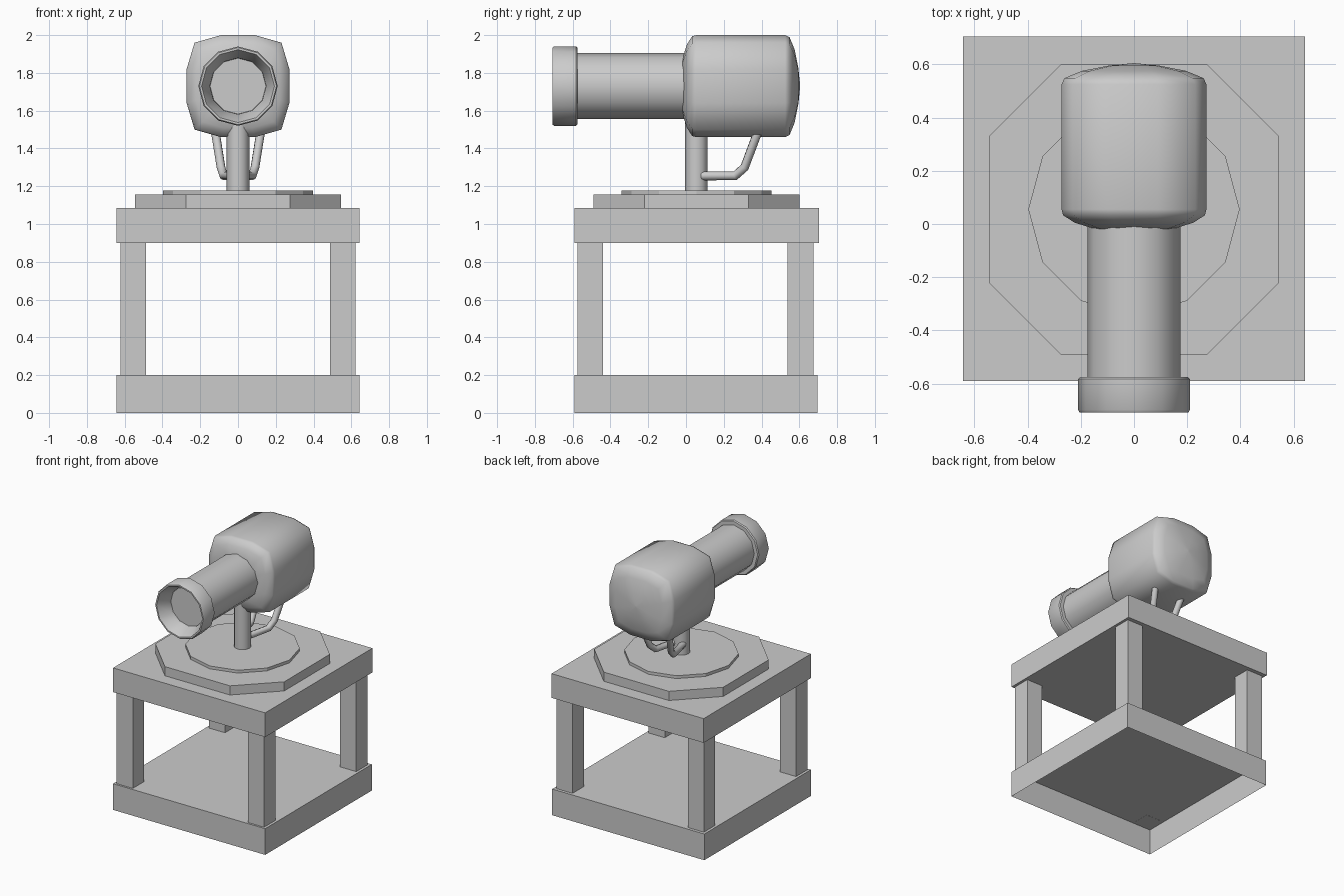
import bpy, bmesh, math

if "Cube" in bpy.data.objects:
    bpy.data.objects.remove(bpy.data.objects["Cube"])

CY = 0.055   # centre of the stand in y
CZ = 1.73    # height of the barrel axis


def make_object(name, bm, smooth=None):
    bmesh.ops.recalc_face_normals(bm, faces=bm.faces)
    mesh = bpy.data.meshes.new(name)
    bm.to_mesh(mesh)
    bm.free()
    ob = bpy.data.objects.new(name, mesh)
    bpy.context.collection.objects.link(ob)
    if smooth:
        bpy.ops.object.select_all(action='DESELECT')
        ob.select_set(True)
        bpy.context.view_layer.objects.active = ob
        bpy.ops.object.shade_smooth_by_angle(angle=math.radians(smooth))
    return ob


def loft(name, rings, smooth=None, cap_start=True, cap_end=True):
    bm = bmesh.new()
    loops = [[bm.verts.new(p) for p in ring] for ring in rings]
    n = len(loops[0])
    for a, b in zip(loops, loops[1:]):
        for i in range(n):
            j = (i + 1) % n
            bm.faces.new((a[i], a[j], b[j], b[i]))
    if cap_start:
        bm.faces.new(loops[0])
    if cap_end:
        bm.faces.new(loops[-1])
    return make_object(name, bm, smooth)


def prism(name, outline, z0, z1, smooth=None, **caps):
    return loft(name, [[(x, y, z) for x, y in outline] for z in (z0, z1)], smooth, **caps)


def circle(r, n=12):
    return [(r * math.cos(2 * math.pi * i / n), r * math.sin(2 * math.pi * i / n))
            for i in range(n)]


def rect(x0, x1, y0, y1):
    return [(x0, y0), (x1, y0), (x1, y1), (x0, y1)]


def along_y(section, stations):
    return [[(x * s, y, CZ + z * s) for x, z in section] for y, s in stations]


# Stand: hollow bottom tray, top slab and four legs
prism("bottom_tray", rect(-0.643, 0.643, -0.59, 0.697), 0, 0.2, cap_start=False)
prism("top_slab", rect(-0.643, 0.643, -0.59, 0.705), 0.9, 1.085)
for sx, side in ((-1, "left"), (1, "right")):
    for y, end in ((-0.507, "front"), (0.606, "back")):
        x = sx * 0.555
        prism(f"{end}_{side}_leg",
              rect(x - 0.068, x + 0.068, y - 0.068, y + 0.068), 0.199, 0.901)

# Turntable: chamfered square plate and a thin disc
a, b = 0.545, 0.275
octagon = [(a, -b), (a, b), (b, a), (-b, a), (-a, b), (-a, -b), (-b, -a), (b, -a)]
prism("turntable_plate", [(x, y + CY) for x, y in octagon], 1.085, 1.155)
prism("turntable_disc", [(x, y + CY) for x, y in circle(0.397)], 1.155, 1.177)

# Support post
prism("support_post", [(x, y + CY) for x, y in circle(0.06)], 1.177, 1.6, 40)

# Housing: rounded square section with softened ends
quarter = [(0.272, 0.09), (0.23, 0.23), (0.09, 0.27)]
section = (quarter + [(-x, z) for x, z in reversed(quarter)]
           + [(-x, -z) for x, z in quarter] + [(x, -z) for x, z in reversed(quarter)])
loft("housing", along_y(section, [(0.0, 0.02), (-0.018, 0.55), (0.005, 0.82), (0.033, 0.98),
                                  (0.055, 1), (0.525, 1), (0.548, 0.96), (0.575, 0.72),
                                  (0.595, 0.35), (0.604, 0.02)]), 60)

# Barrel and funnel-shaped muzzle
loft("barrel", along_y(circle(0.175), [(-0.59, 1), (0.05, 1)]), 40)
loft("muzzle", along_y(circle(1), [(-0.575, 0.17), (-0.575, 0.203), (-0.582, 0.21),
                                   (-0.698, 0.21), (-0.708, 0.204), (-0.708, 0.193),
                                   (-0.62, 0.15), (-0.6, 0.148)]), 40)

# Bent brace tubes from post to housing
for sx, side in ((-1, "left"), (1, "right")):
    curve = bpy.data.curves.new(f"{side}_brace", 'CURVE')
    curve.dimensions = '3D'
    curve.bevel_depth = 0.024
    curve.bevel_resolution = 2
    curve.use_fill_caps = True
    path = [(0.035, 0.085, 1.255), (0.075, 0.26, 1.255), (0.09, 0.31, 1.3), (0.122, 0.385, 1.5)]
    spline = curve.splines.new('POLY')
    spline.points.add(len(path) - 1)
    for p, (x, y, z) in zip(spline.points, path):
        p.co = (sx * x, y, z, 1)
    spline.use_smooth = True
    bpy.context.collection.objects.link(bpy.data.objects.new(f"{side}_brace", curve))
